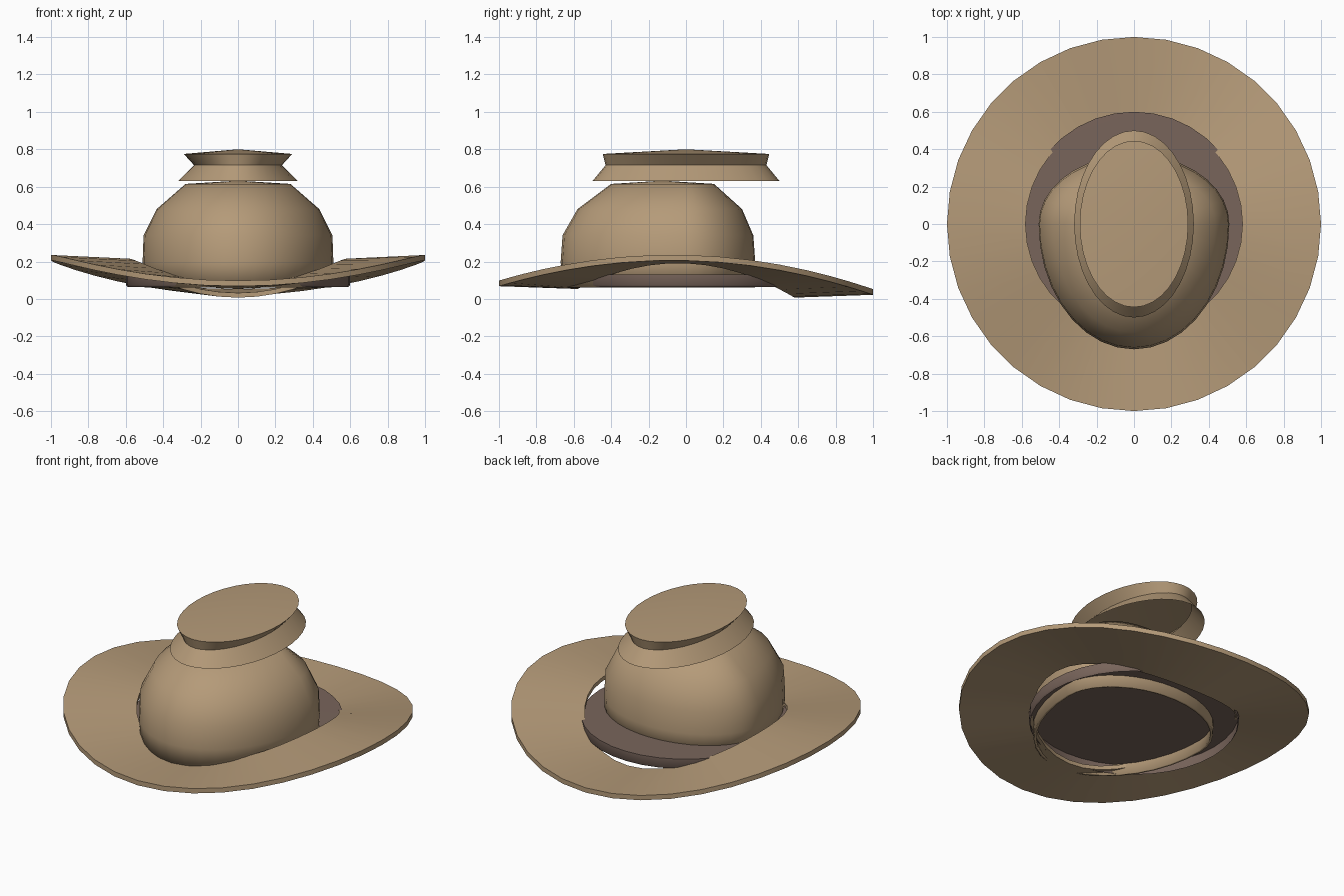
import bpy, bmesh, math

if "Cube" in bpy.data.objects:
    bpy.data.objects.remove(bpy.data.objects["Cube"])

SEG = 36


def material(name, rgb):
    m = bpy.data.materials.new(name)
    m.diffuse_color = (*rgb, 1)
    m.use_nodes = True
    m.node_tree.nodes["Principled BSDF"].inputs["Base Color"].default_value = m.diffuse_color
    return m


tan = material("tan felt", (0.46, 0.325, 0.19))
brown = material("muted brown lining", (0.19, 0.13, 0.105))


def finish(name, bm, mat, angle=40, recalc=False):
    if recalc:
        bmesh.ops.recalc_face_normals(bm, faces=bm.faces)
    me = bpy.data.meshes.new(name)
    bm.to_mesh(me)
    bm.free()
    ob = bpy.data.objects.new(name, me)
    bpy.context.collection.objects.link(ob)
    me.materials.append(mat)
    bpy.ops.object.select_all(action='DESELECT')
    ob.select_set(True)
    bpy.context.view_layer.objects.active = ob
    bpy.ops.object.shade_smooth_by_angle(angle=math.radians(angle))
    return ob


def bridge(bm, a, b):
    for i in range(SEG):
        j = (i + 1) % SEG
        bm.faces.new((a[i], a[j], b[j], b[i]))


def egg_loft(name, rings, apex, mat):
    """Stack egg-shaped rings (z, half width, front depth, back depth), closed by an apex."""
    bm = bmesh.new()
    loops = []
    for z, w, f, b in rings:
        loop = []
        for i in range(SEG):
            a = 2 * math.pi * i / SEG
            s = math.sin(a)
            loop.append(bm.verts.new((w * math.cos(a), s * (b if s > 0 else f), z)))
        loops.append(loop)
    for lo, hi in zip(loops, loops[1:]):
        bridge(bm, lo, hi)
    tip = bm.verts.new((0, *apex))
    for i in range(SEG):
        bm.faces.new((loops[-1][i], loops[-1][(i + 1) % SEG], tip))
    return finish(name, bm, mat)


# Saddle-curved brim: four rings joined into a closed band
bm = bmesh.new()
loops = []
for r, base in ((0.58, 0.19), (1.0, 0.205), (1.0, 0.235), (0.58, 0.215)):
    loop = []
    for i in range(SEG):
        a = 2 * math.pi * i / SEG
        s = math.sin(a)
        z = base - 0.16 * s * s - 0.023 * s
        loop.append(bm.verts.new((r * math.cos(a), r * s, z)))
    loops.append(loop)
for k in range(4):
    bridge(bm, loops[k], loops[(k + 1) % 4])
finish("brim", bm, tan, recalc=True)

# Domed crown, open underneath
crown = egg_loft("crown", [
    (0.06, 0.50, 0.665, 0.37),
    (0.20, 0.51, 0.67, 0.37),
    (0.34, 0.505, 0.66, 0.36),
    (0.48, 0.435, 0.58, 0.30),
    (0.615, 0.28, 0.40, 0.15),
], (-0.125, 0.632), tan)
wall = crown.modifiers.new("felt thickness", 'SOLIDIFY')
wall.thickness = 0.015
wall.offset = -1

# Shallow lining lid inside the brim opening
egg_loft("lining", [
    (0.065, 0.592, 0.592, 0.592),
    (0.075, 0.60, 0.60, 0.60),
    (0.13, 0.60, 0.60, 0.60),
], (0, 0.135), brown)

# Pinched oval top piece floating above the crown
egg_loft("crown_top", [
    (0.63, 0.32, 0.50, 0.50),
    (0.715, 0.235, 0.43, 0.43),
    (0.775, 0.29, 0.445, 0.445),
], (0, 0.80), tan)
